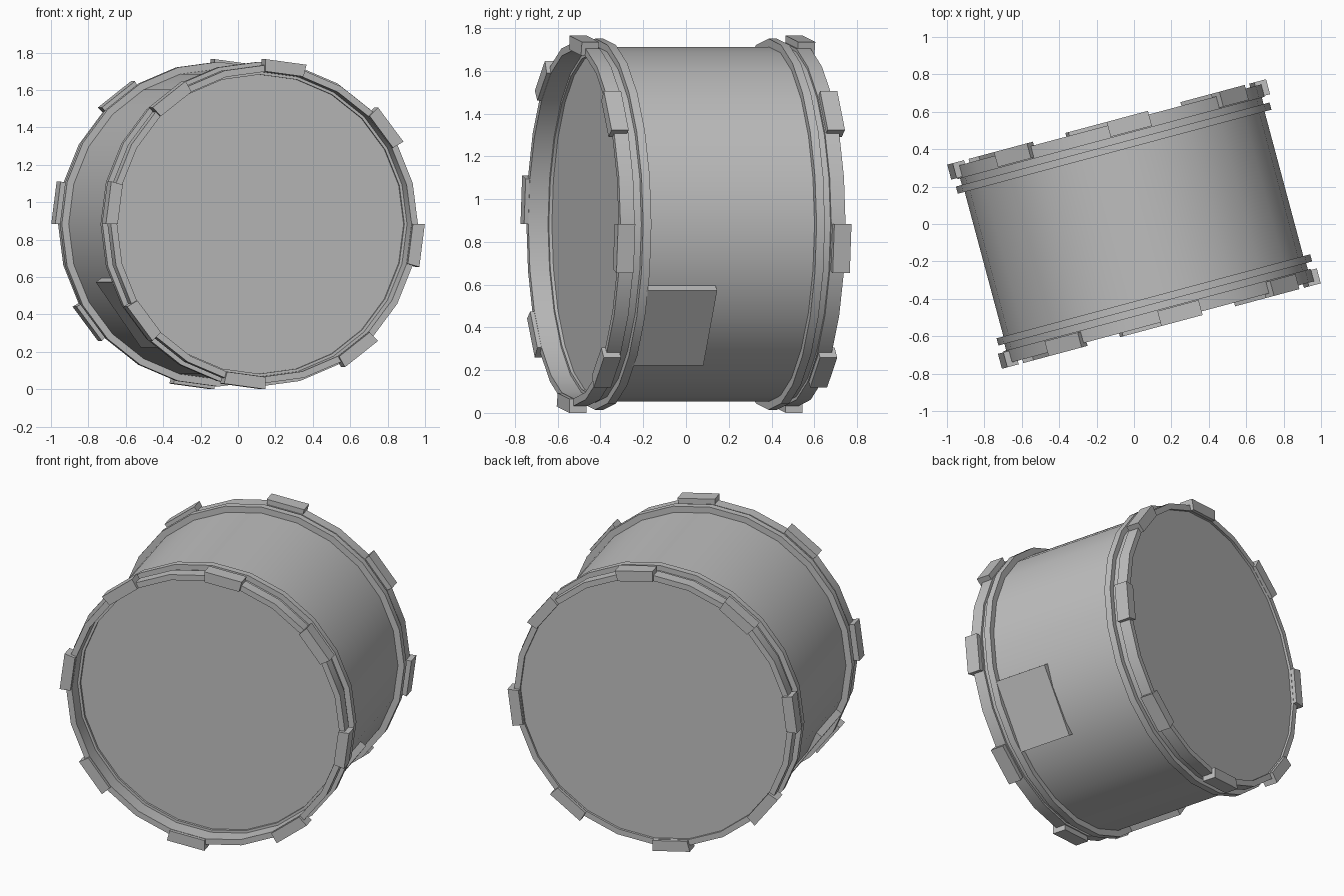
import bpy, bmesh
from math import sin, cos, radians
from mathutils import Matrix, Vector

if "Cube" in bpy.data.objects:
    bpy.data.objects.remove(bpy.data.objects["Cube"], do_unlink=True)

SIDES = 24
STEP = 360 / SIDES
# The drum's own axis is y, turned about z and lifted to stand on the ground
PLACE = Matrix.Translation((0, 0, 0.8825)) @ Matrix.Rotation(radians(15), 4, 'Z')

grey = bpy.data.materials.new("light_grey")
grey.use_nodes = True
colour = (0.52, 0.52, 0.52, 1)
grey.diffuse_color = colour
grey.node_tree.nodes["Principled BSDF"].inputs["Base Color"].default_value = colour


def polar(r, angle, y):
    a = radians(angle)
    return Vector((r * cos(a), y, r * sin(a)))


def finish(name, bm):
    bmesh.ops.remove_doubles(bm, verts=bm.verts, dist=1e-5)
    bmesh.ops.recalc_face_normals(bm, faces=bm.faces)
    bm.transform(PLACE)
    mesh = bpy.data.meshes.new(name)
    bm.to_mesh(mesh)
    bm.free()
    mesh.materials.append(grey)
    obj = bpy.data.objects.new(name, mesh)
    bpy.context.collection.objects.link(obj)
    bpy.ops.object.select_all(action='DESELECT')
    obj.select_set(True)
    bpy.context.view_layer.objects.active = obj
    bpy.ops.object.shade_smooth_by_angle(angle=radians(30))
    return obj


def sweep(bm, profile, start, steps, caps=False):
    """Turn a closed (radius, y) profile around the drum axis."""
    rows = [[bm.verts.new(polar(r, start + i * STEP, y)) for r, y in profile]
            for i in range(steps + 1)]
    n = len(profile)
    for a, b in zip(rows, rows[1:]):
        for j in range(n):
            k = (j + 1) % n
            bm.faces.new((a[j], a[k], b[k], b[j]))
    if caps:
        bm.faces.new(rows[0])
        bm.faces.new(rows[-1])


def box_profile(r0, r1, y0, y1):
    return [(r0, y0), (r1, y0), (r1, y1), (r0, y1)]


def ring(name, *size):
    bm = bmesh.new()
    sweep(bm, box_profile(*size), 0, SIDES)
    finish(name, bm)


def head(name, y0, y1):
    bm = bmesh.new()
    bmesh.ops.create_cone(
        bm, cap_ends=True, segments=SIDES, radius1=0.817, radius2=0.817, depth=y1 - y0,
        matrix=Matrix.Translation((0, (y0 + y1) / 2, 0)) @ Matrix.Rotation(radians(90), 4, 'X'))
    finish(name, bm)


# Shell and the two end skins; the front one is set deep in its rim
ring("drum_shell", 0.80, 0.83, -0.45, 0.45)
head("front_head", -0.435, -0.40)
head("back_head", 0.48, 0.53)

# Each end: flange, neck, rim and eight lugs
for end, s in (("front", -1), ("back", 1)):
    ring(end + "_flange", 0.81, 0.868, s * 0.40, s * 0.44)
    ring(end + "_neck", 0.815, 0.835, s * 0.43, s * 0.48)
    ring(end + "_rim", 0.815, 0.85, s * 0.476, s * 0.545)
    bm = bmesh.new()
    for k in range(8):
        sweep(bm, box_profile(0.817, 0.8825, s * 0.482, s * 0.565), k * 45 - STEP, 1, caps=True)
    finish(end + "_lugs", bm)

# Flat plates low on both flanks, near the front
for side, angle in (("left", 35.5), ("right", 144.5)):
    bm = bmesh.new()
    bmesh.ops.create_cube(
        bm, size=1,
        matrix=Matrix.Rotation(radians(angle), 4, 'Y')
        @ Matrix.Translation((0.81, -0.237, 0))
        @ Matrix.Diagonal((0.05, 0.345, 0.43, 1)))
    finish(side + "_plate", bm)
